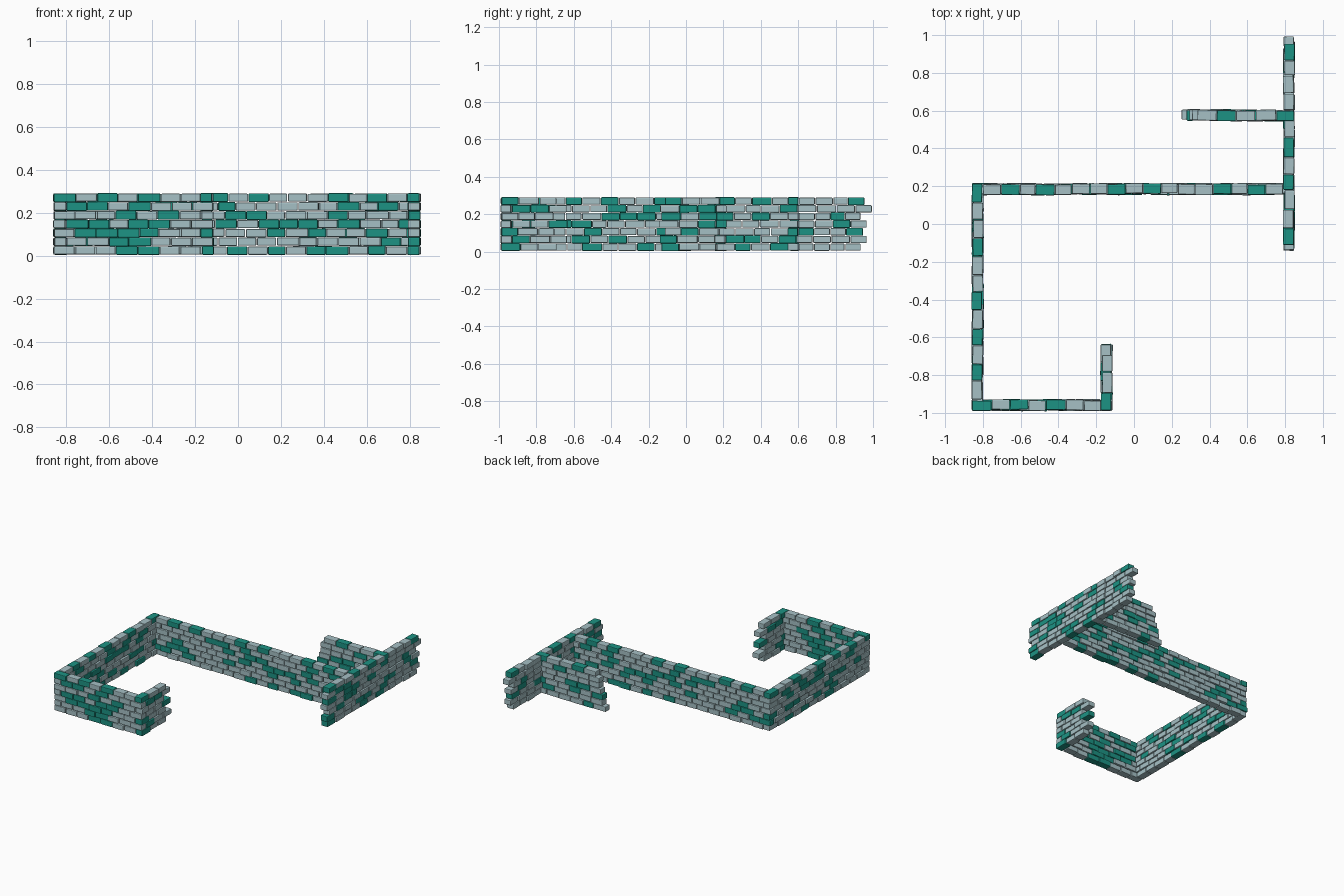
import bpy, bmesh, random, math
from mathutils import Matrix, Vector

if "Cube" in bpy.data.objects:
    bpy.data.objects.remove(bpy.data.objects["Cube"])

random.seed(11)
COURSES, PITCH, BRICK_H, DEPTH, LENGTH, GAP = 7, 0.041, 0.038, 0.055, 0.0935, 0.004


def material(name, rgb):
    m = bpy.data.materials.new(name)
    m.diffuse_color = (*rgb, 1)
    m.use_nodes = True
    m.node_tree.nodes["Principled BSDF"].inputs["Base Color"].default_value = m.diffuse_color
    return m


MATS = [material("pale_brick", (0.38, 0.53, 0.56)), material("teal_brick", (0.012, 0.29, 0.23))]


def add_brick(bm, pos, size, yaw, teal):
    mat = Matrix.Translation(pos) @ Matrix.Rotation(yaw, 4, 'Z') @ Matrix.Diagonal((*size, 1))
    verts = bmesh.ops.create_cube(bm, size=1, matrix=mat)["verts"]
    for f in {f for v in verts for f in v.link_faces}:
        f.material_index = int(teal)


def build_wall(name, axis, line, runs, top_teal):
    """axis: direction of the wall, line: its fixed coordinate,
    runs(k): list of (start, end) spans in course k, top_teal: coloured spots of the top course"""
    bm = bmesh.new()
    for k in range(COURSES):
        for start, end in runs(k):
            n = max(1, round((end - start) / LENGTH))
            cuts = [start + (end - start) * i / n for i in range(n + 1)]
            cuts[1:-1] = [c + random.uniform(-.009, .009) for c in cuts[1:-1]]
            for a, b in zip(cuts, cuts[1:]):
                mid = (a + b) / 2
                if k == COURSES - 1:
                    teal = any(abs(mid - t) < LENGTH / 2 for t in top_teal)
                else:
                    teal = random.random() < 0.3
                side = line + random.uniform(-.005, .005)
                z = 0.024 + k * PITCH + random.uniform(-.001, .001)
                h = BRICK_H + random.uniform(-.001, .001) + (0.003 if teal else 0)
                d = DEPTH + random.uniform(-.002, .002)
                size = Vector((b - a - GAP + (0.003 if teal else 0), d, h))
                yaw = random.uniform(-.025, .025)
                if axis == 'X':
                    add_brick(bm, Vector((mid, side, z)), size, yaw, teal)
                else:
                    add_brick(bm, Vector((side, mid, z)), size, yaw + math.pi / 2, teal)
    mesh = bpy.data.meshes.new(name)
    bm.to_mesh(mesh)
    bm.free()
    for m in MATS:
        mesh.materials.append(m)
    ob = bpy.data.objects.new(name, mesh)
    bpy.context.collection.objects.link(ob)
    # worn, rounded brick edges
    bev = ob.modifiers.new("worn_edges", 'BEVEL')
    bev.width, bev.segments = 0.005, 2


def alternate(even, odd):
    """Interlocking courses: the corner belongs to a different wall every other course."""
    return lambda k: odd if k % 2 else even


def jit():
    return random.uniform(-.012, .012)


# long middle wall
build_wall("middle_wall", 'X', 0.185, alternate([(-.80, .79)], [(-.858, .85)]),
           [-.66, -.47, -.11, .075, .475, .655])
# left wall
build_wall("left_wall", 'Y', -.828, alternate([(-.93, .213)], [(-.987, .157)]),
           [.16, -.12, -.44, -.62, -.80])
# front wall and its short return
build_wall("front_wall", 'X', -.959, alternate([(-.858, -.173)], [(-.80, -.115)]),
           [-.81, -.605, -.42])
build_wall("front_return_wall", 'Y', -.145,
           lambda k: [(-.93, -.635 + jit() / 3)] if k % 2 else [(-.987, -.70 + jit())], [-.93])
# right wall with ragged ends, split where cross walls tie in
build_wall("right_wall", 'Y', .82,
           lambda k: [(-.142 + jit() / 2, .157), (.213, .995 if k == 5 else .968)] if k % 2
           else [(-.12 + jit(), .548), (.602, .945 + jit())],
           [.90, .41, .21, -.03])
# stepped spur wall
build_wall("spur_wall", 'X', .575,
           lambda k: [(.27 + .007 * k, .79)] if k % 2 else [(.25 + .014 * k, .848)],
           [.49, .80])
